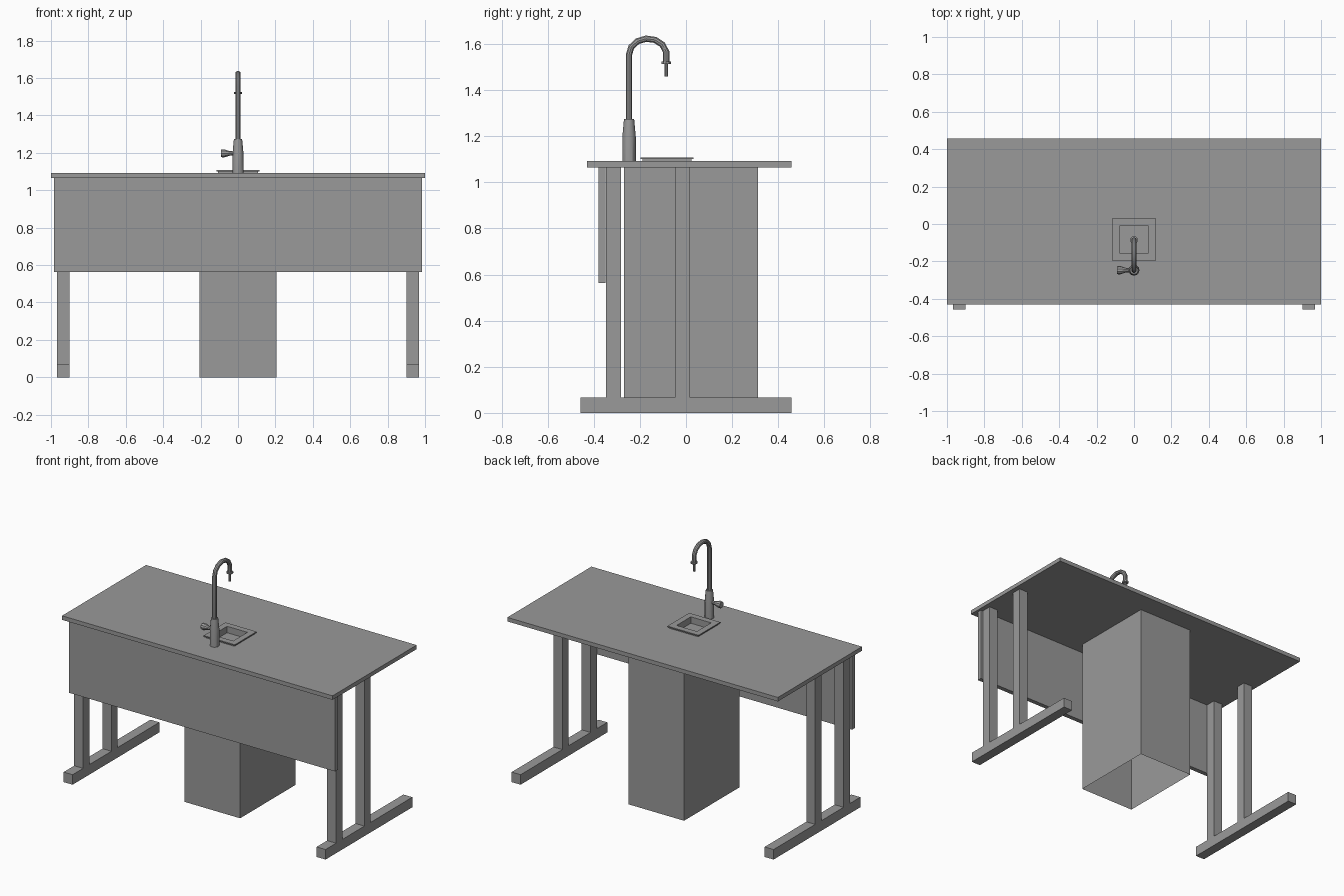
import bpy, bmesh, math
from mathutils import Vector

if "Cube" in bpy.data.objects:
    bpy.data.objects.remove(bpy.data.objects["Cube"], do_unlink=True)

GREY = (0.32, 0.32, 0.32, 1)
grey = bpy.data.materials.new("plain_grey")
grey.use_nodes = True
grey.diffuse_color = GREY
grey.node_tree.nodes["Principled BSDF"].inputs["Base Color"].default_value = GREY


def finish(name, bm):
    bmesh.ops.recalc_face_normals(bm, faces=bm.faces)
    mesh = bpy.data.meshes.new(name)
    bm.to_mesh(mesh)
    bm.free()
    mesh.materials.append(grey)
    obj = bpy.data.objects.new(name, mesh)
    bpy.context.collection.objects.link(obj)
    return obj


def loft(name, rings, cap_start=False, cap_end=False, closed=False):
    """Skin a series of rings that share one point count."""
    bm = bmesh.new()
    loops = [[bm.verts.new(p) for p in ring] for ring in rings]
    pairs = list(zip(loops, loops[1:]))
    if closed:
        pairs.append((loops[-1], loops[0]))
    for a, b in pairs:
        n = len(a)
        for i in range(n):
            j = (i + 1) % n
            bm.faces.new((a[i], a[j], b[j], b[i]))
    if cap_start:
        bm.faces.new(loops[0])
    if cap_end:
        bm.faces.new(loops[-1])
    return finish(name, bm)


def rect(x0, x1, y0, y1, z):
    return [(x0, y0, z), (x1, y0, z), (x1, y1, z), (x0, y1, z)]


def box(name, x0, x1, y0, y1, z0, z1, bottom=True):
    return loft(name, [rect(x0, x1, y0, y1, z0), rect(x0, x1, y0, y1, z1)], bottom, True)


def tube(name, stations, sides=10):
    """Round sections along a path: (centre, direction, radius)."""
    rings = []
    for centre, direction, r in stations:
        d = Vector(direction).normalized()
        u = Vector((0, 1, 0)) if abs(d.x) > 0.9 else Vector((1, 0, 0))
        v = d.cross(u)
        rings.append([Vector(centre) + r * (math.cos(t) * u + math.sin(t) * v)
                      for t in (2 * math.pi * i / sides for i in range(sides))])
    obj = loft(name, rings, True, True)
    bpy.ops.object.select_all(action="DESELECT")
    obj.select_set(True)
    bpy.context.view_layer.objects.active = obj
    bpy.ops.object.shade_smooth_by_angle(angle=math.radians(30))
    return obj


TOP, UNDER, FOOT = 1.092, 1.065, 0.067
SINK_Y = -0.083


def square(half, z):
    return rect(-half, half, SINK_Y - half, SINK_Y + half, z)


# Tabletop with an opening for the sink
slab = (-1, 1, -0.43, 0.458)
loft("tabletop", [rect(*slab, TOP), rect(*slab, UNDER),
                  square(0.09, UNDER), square(0.09, TOP)], closed=True)

# Sink: raised rim folding down into a shallow basin
loft("sink", [square(0.09, UNDER - 0.02), square(0.09, TOP), square(0.106, TOP),
              square(0.106, 1.101), square(0.115, 1.101), square(0.115, 1.108),
              square(0.075, 1.108), square(0.075, 1.052)], cap_end=True)

# Front panel and hollow pedestal, open underneath
box("front_panel", -0.983, 0.983, -0.38, -0.35, 0.563, UNDER)
box("pedestal", -0.205, 0.205, -0.27, 0.313, 0, UNDER, bottom=False)

# Leg frames: one foot and two posts on each side
for side, x0, x1 in (("right", -0.968, -0.902), ("left", 0.902, 0.968)):
    box(side + "_foot", x0, x1, -0.458, 0.458, 0, FOOT)
    for place, y in (("front", -0.347), ("rear", -0.048)):
        box(f"{side}_{place}_post", x0, x1, y, y + 0.066, FOOT, UNDER)

# Tap body
TAP_Y, UP = -0.247, (0, 0, 1)
tube("tap_body", [((0, TAP_Y, z), UP, r) for z, r in
                  ((TOP, 0.029), (1.2, 0.029), (1.275, 0.022))], 12)

# Swan-neck pipe
BEND_R, BEND_Z = 0.081, 1.555
path = [((0, TAP_Y, 1.27), UP, 0.0145)]
for i in range(7):
    a = math.radians(170) * i / 6
    path.append(((0, TAP_Y + BEND_R * (1 - math.cos(a)), BEND_Z + BEND_R * 0.85 * math.sin(a)),
                 (0, math.sin(a), math.cos(a)), 0.0145))
path.append(((0, -0.086, 1.52), (0, 0, -1), 0.0145))
tube("tap_neck", path)

# Collar and nozzle at the spout
DOWN = (0, 0, -1)
tube("spout_collar", [((0, -0.086, z), DOWN, 0.021) for z in (1.524, 1.514)])
tube("spout_nozzle", [((0, -0.086, z), DOWN, 0.008) for z in (1.516, 1.46)], 8)

# Side handle, flared outward
tube("tap_handle", [((x, TAP_Y, 1.197), (-1, 0, 0), r) for x, r in
                    ((-0.015, 0.011), (-0.045, 0.013), (-0.075, 0.023), (-0.09, 0.021))])
